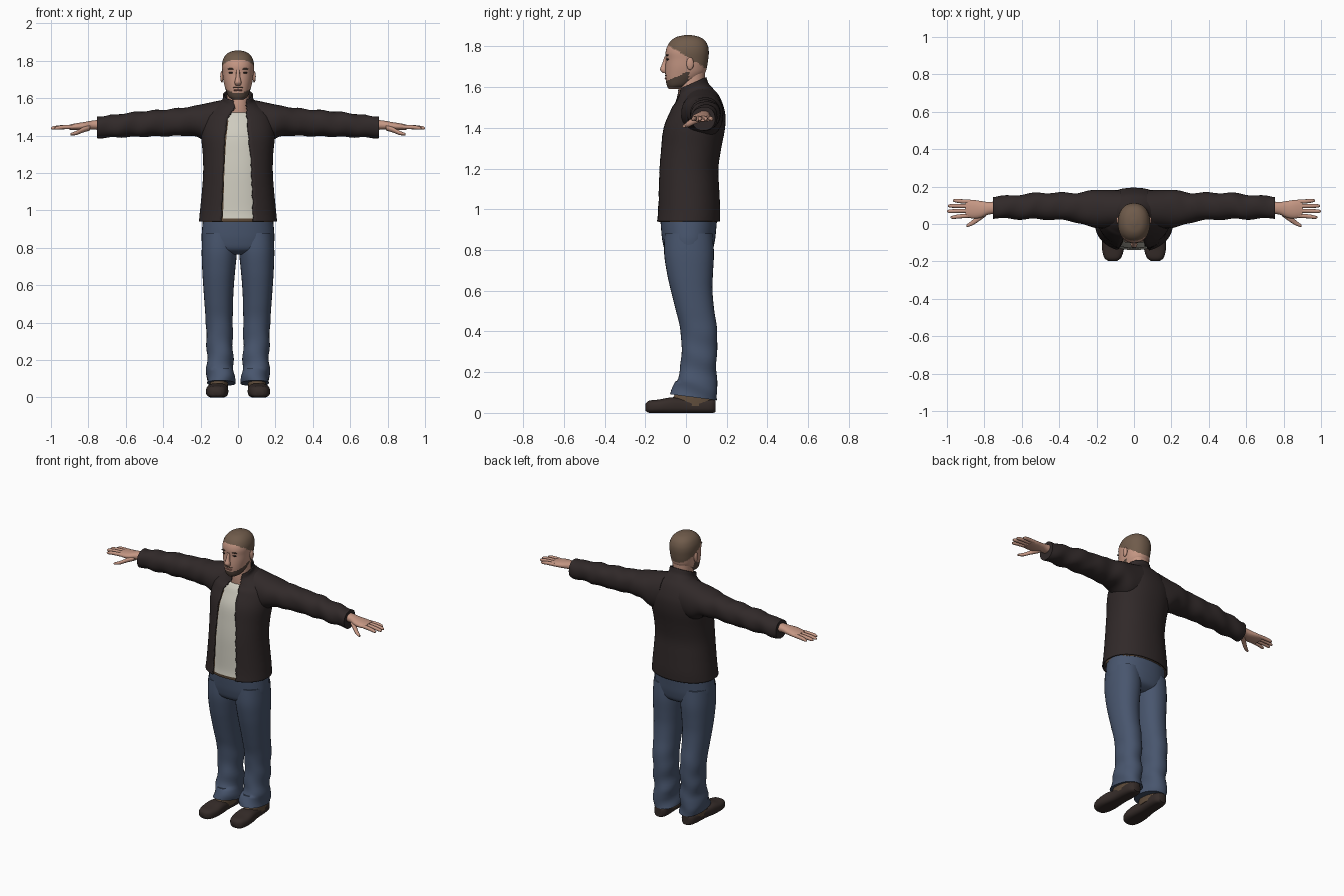
import bpy, bmesh, random
from math import sin, cos, asin, pi, radians
from mathutils import Vector

random.seed(4)
if "Cube" in bpy.data.objects:
    bpy.data.objects.remove(bpy.data.objects["Cube"])


def material(name, *rgb):
    m = bpy.data.materials.new(name)
    m.use_nodes = True
    m.diffuse_color = (*rgb, 1)
    node = m.node_tree.nodes["Principled BSDF"]
    node.inputs["Base Color"].default_value = (*rgb, 1)
    node.inputs["Roughness"].default_value = 0.9
    return m


JACKET = material("dark jacket", .03, .022, .022)
JEANS = material("denim blue", .065, .092, .155)
SKIN = material("skin", .56, .31, .23)
HAIR = material("short hair", .16, .105, .07)
BEARD = material("beard", .09, .06, .045)
SHIRT = material("cream shirt", .62, .60, .52)
SHOE = material("dark shoe leather", .036, .025, .022)
UPPER = material("brown shoe lining", .11, .07, .042)
LIPS = material("lips", .33, .14, .11)
EYES = material("dark eyes", .025, .018, .015)


def smooth_rows(rows, steps):
    """Catmull-Rom interpolation of cross-section rows."""
    out = []
    for i in range(len(rows) - 1):
        quad = [rows[max(0, min(len(rows) - 1, i + k))] for k in (-1, 0, 1, 2)]
        for j in range(steps):
            t = j / steps
            out.append([b + .5 * t * (c - a + t * (2*a - 5*b + 4*c - d + t * (3*(b - c) + d - a)))
                        for a, b, c, d in zip(*quad)])
    return out + [list(rows[-1])]


def finish(name, bm, mats, side=1, fn=None, rule=None):
    for v in bm.verts:
        if fn:
            fn(v.co)
        v.co.x *= side
    bmesh.ops.recalc_face_normals(bm, faces=bm.faces)
    for f in bm.faces:
        f.smooth = True
        if rule:
            f.material_index = rule(f.calc_center_median())
    me = bpy.data.meshes.new(name)
    bm.to_mesh(me)
    bm.free()
    me.set_sharp_from_angle(angle=radians(50))
    for m in mats:
        me.materials.append(m)
    ob = bpy.data.objects.new(name, me)
    bpy.context.collection.objects.link(ob)
    return ob


def loft(name, rows, mats, axis="z", n=32, steps=5, power=2.2, span=None, **kw):
    """Skin over sections (position, centre a, centre b, radius a, radius b, ...)."""
    bm = bmesh.new()
    place = {"x": lambda p, a, b: (p, a, b), "y": lambda p, a, b: (a, p, b),
             "z": lambda p, a, b: (a, b, p)}[axis]
    rings = []
    for p, ca, cb, ra, rb, *extra in smooth_rows(rows, steps):
        start, end = span(ra, extra, power) if span else (0, 2 * pi)
        ring = []
        for i in range(n + bool(span)):
            t = start + (end - start) * i / n
            s, c = sin(t), cos(t)
            a = ca + ra * abs(s) ** (2 / power) * (1 if s > 0 else -1)
            b = cb - rb * abs(c) ** (2 / power) * (1 if c > 0 else -1)
            ring.append(bm.verts.new(place(p, a, b)))
        rings.append(ring)
    for lo, hi in zip(rings, rings[1:]):
        for i in range(n):
            j = (i + 1) % len(lo)
            bm.faces.new((lo[i], lo[j], hi[j], hi[i]))
    if not span:
        bm.faces.new(rings[0])
        bm.faces.new(rings[-1])
    return finish(name, bm, mats, **kw)


def blob(name, centre, size, mat, side=1):
    bm = bmesh.new()
    bmesh.ops.create_uvsphere(bm, u_segments=20, v_segments=12, radius=1)
    for v in bm.verts:
        v.co = Vector(c + r * x for c, r, x in zip(centre, size, v.co))
    return finish(name, bm, [mat], side)


# Jacket shell, open down the front; last two values are the opening edges
torso = [(.94, 0, .008, .205, .155, -.088, .082),
         (1.0, 0, .011, .199, .153, -.086, .08),
         (1.1, 0, .01, .189, .149, -.083, .076),
         (1.2, 0, .01, .182, .145, -.08, .073),
         (1.3, 0, .022, .184, .147, -.075, .066),
         (1.4, 0, .039, .193, .149, -.068, .056),
         (1.48, 0, .055, .185, .132, -.058, .05),
         (1.54, 0, .055, .15, .107, -.035, .045),
         (1.58, 0, .043, .105, .086, -.02, .045),
         (1.61, 0, .034, .08, .073, -.018, .045),
         (1.645, 0, .03, .076, .066, -.025, .05)]


def edge_angle(x, r, power):
    return asin(min(1, abs(x) / r) ** (power / 2)) * (1 if x > 0 else -1)


def open_front(r, edges, power):
    left, right = (edge_angle(e + random.uniform(-.004, .004), r, power) for e in edges)
    return right, 2 * pi + left


def edge_strip(r, edges, power):
    return (edge_angle(edges[0] - .004, r, power),
            edge_angle(edges[0] + .007, r, power))


def tilt_collar(co):
    co.z -= max(0, min(1, (co.z - 1.5) / .13)) * .45 * (.09 - co.y)


jacket = loft("jacket_body", torso, [JACKET], n=56, span=open_front, fn=tilt_collar)
shell = jacket.modifiers.new("thickness", "SOLIDIFY")
shell.thickness, shell.offset = .008, 0
loft("jacket_lining_edge", [(z, a, b + .004, r, q, *e) for z, a, b, r, q, *e in torso[:7]],
     [UPPER], n=4, span=edge_strip)

# Shirt and belt
shirt_rows = [(z, a, b, r - .016, q - .007) for z, a, b, r, q, *e in torso[:8]]
shirt_rows[0] = (.958, *shirt_rows[0][1:])
loft("shirt", shirt_rows, [SHIRT], n=48, fn=tilt_collar)
loft("belt", [(.938, 0, .01, .188, .145), (.96, 0, .01, .188, .147)], [UPPER], steps=1)

# Jeans seat
loft("jeans_hips", [(.965, 0, .014, .186, .14), (.9, 0, .013, .192, .135),
                    (.84, 0, .013, .194, .128), (.79, 0, .013, .18, .112),
                    (.765, 0, .013, .11, .07)], [JEANS], n=40)


def trouser_folds(co):
    low = max(0, 1 - co.z / .5)
    co.x += .007 * low * sin(48 * co.z + 14 * co.y)
    co.y += .006 * low * sin(40 * co.z + 18 * co.x)
    if co.z < .15:
        co.z -= .13 * (co.y - .05)


def sleeve_folds(co):
    k = min(1, max(0, (co.x - .2) / .1))
    co.z += .003 * k * sin(55 * co.x + 25 * co.y)
    co.y += .004 * k * sin(42 * co.x + 20 * co.z)


def flat_sole(co):
    co.z = max(co.z, 0)


for side, label in ((1, "left"), (-1, "right")):
    # Trouser legs with turned hems
    loft(label + "_jeans_leg",
         [(.88, .098, .013, .092, .118), (.78, .1, .015, .094, .122),
          (.68, .103, .02, .088, .112), (.6, .104, .028, .082, .102),
          (.5, .103, .045, .076, .094), (.4, .1, .064, .072, .09),
          (.3, .098, .064, .07, .087), (.2, .096, .06, .07, .09),
          (.13, .094, .045, .074, .105), (.075, .094, .042, .076, .115)],
         [JEANS], side=side, fn=trouser_folds)
    # Shoes
    loft(label + "_shoe",
         [(-.198, .114, .028, .022, .018), (-.18, .114, .03, .045, .03),
          (-.13, .112, .032, .059, .034), (-.07, .11, .036, .057, .04),
          (0, .106, .034, .049, .036), (.08, .102, .034, .048, .036),
          (.125, .1, .034, .042, .035), (.146, .1, .034, .026, .03)],
         [SHOE], axis="y", power=2.8, side=side, fn=flat_sole)
    loft(label + "_shoe_lining",
         [(.035, .103, .032, .05, .108), (.07, .102, .035, .048, .102),
          (.13, .1, .05, .042, .075)], [UPPER], side=side)
    # Sleeves
    loft(label + "_sleeve",
         [(.07, .08, 1.475, .1, .118), (.15, .08, 1.465, .103, .112),
          (.22, .081, 1.478, .1, .084), (.3, .088, 1.474, .08, .075),
          (.4, .094, 1.468, .073, .071), (.5, .096, 1.463, .071, .068),
          (.6, .092, 1.456, .066, .064), (.7, .089, 1.448, .06, .059),
          (.755, .088, 1.445, .058, .058)],
         [JACKET], axis="x", side=side, fn=sleeve_folds)
    # Hands: palm, thumb and four fingers
    loft(label + "_palm",
         [(.73, .088, 1.458, .033, .028), (.78, .084, 1.456, .034, .024),
          (.82, .078, 1.451, .045, .022), (.86, .079, 1.448, .05, .019),
          (.9, .083, 1.445, .046, .014)],
         [SKIN], axis="x", n=20, side=side)
    loft(label + "_thumb",
         [(.79, .065, 1.444, .022, .016), (.83, .032, 1.43, .018, .014),
          (.865, .006, 1.414, .014, .011), (.895, -.01, 1.408, .007, .006)],
         [SKIN], axis="x", n=12, side=side)
    fingers = (("index", .045, .036, .98), ("middle", .071, .068, 1.0),
               ("ring", .096, .097, .995), ("little", .119, .125, .968))
    for finger, base, tip, reach in fingers:
        mid = (.89 + reach) / 2
        loft(f"{label}_{finger}_finger",
             [(.875, base, 1.447, .011, .011), (mid, (base + tip) / 2, 1.445, .011, .011),
              (reach - .012, tip, 1.441, .009, .009), (reach, tip, 1.439, .004, .004)],
             [SKIN], axis="x", n=12, steps=3, side=side)
    # Ears, eyes and brows
    blob(label + "_ear", (.086, .02, 1.715), (.009, .018, .031), SKIN, side)
    blob(label + "_eye", (.035, -.089, 1.736), (.015, .007, .005), EYES, side)
    blob(label + "_brow", (.036, -.092, 1.757), (.02, .007, .004), BEARD, side)

# Neck and head
loft("neck", [(1.48, 0, .03, .07, .06), (1.56, 0, .026, .06, .062),
              (1.62, 0, .03, .058, .062), (1.69, 0, .035, .06, .06)], [SKIN])


def head_colour(c):
    """0 skin, 1 hair, 2 beard."""
    if c.z > max(1.672, 1.808 - .62 * (c.y + .09)):
        return 1
    jaw_top = 1.677 + .45 * (c.y - .01)
    return 2 if c.y < .014 and 1.598 < c.z < jaw_top else 0


loft("head",
     [(1.59, 0, -.058, .026, .026), (1.608, 0, -.038, .05, .056),
      (1.64, 0, -.018, .064, .082), (1.67, 0, -.004, .073, .098),
      (1.70, 0, .001, .079, .102), (1.735, 0, .005, .083, .104),
      (1.77, 0, .006, .086, .106), (1.80, 0, .008, .082, .1),
      (1.827, 0, .01, .069, .084), (1.846, 0, .01, .046, .056),
      (1.855, 0, .01, .014, .016)],
     [SKIN, HAIR, BEARD], n=64, steps=6, rule=head_colour)
loft("nose", [(1.75, 0, -.096, .009, .009), (1.715, 0, -.104, .011, .013),
              (1.685, 0, -.11, .018, .017), (1.668, 0, -.103, .013, .011)],
     [SKIN], n=16)
blob("moustache", (0, -.096, 1.657), (.028, .008, .004), BEARD)
blob("mouth", (0, -.096, 1.643), (.024, .009, .006), LIPS)
